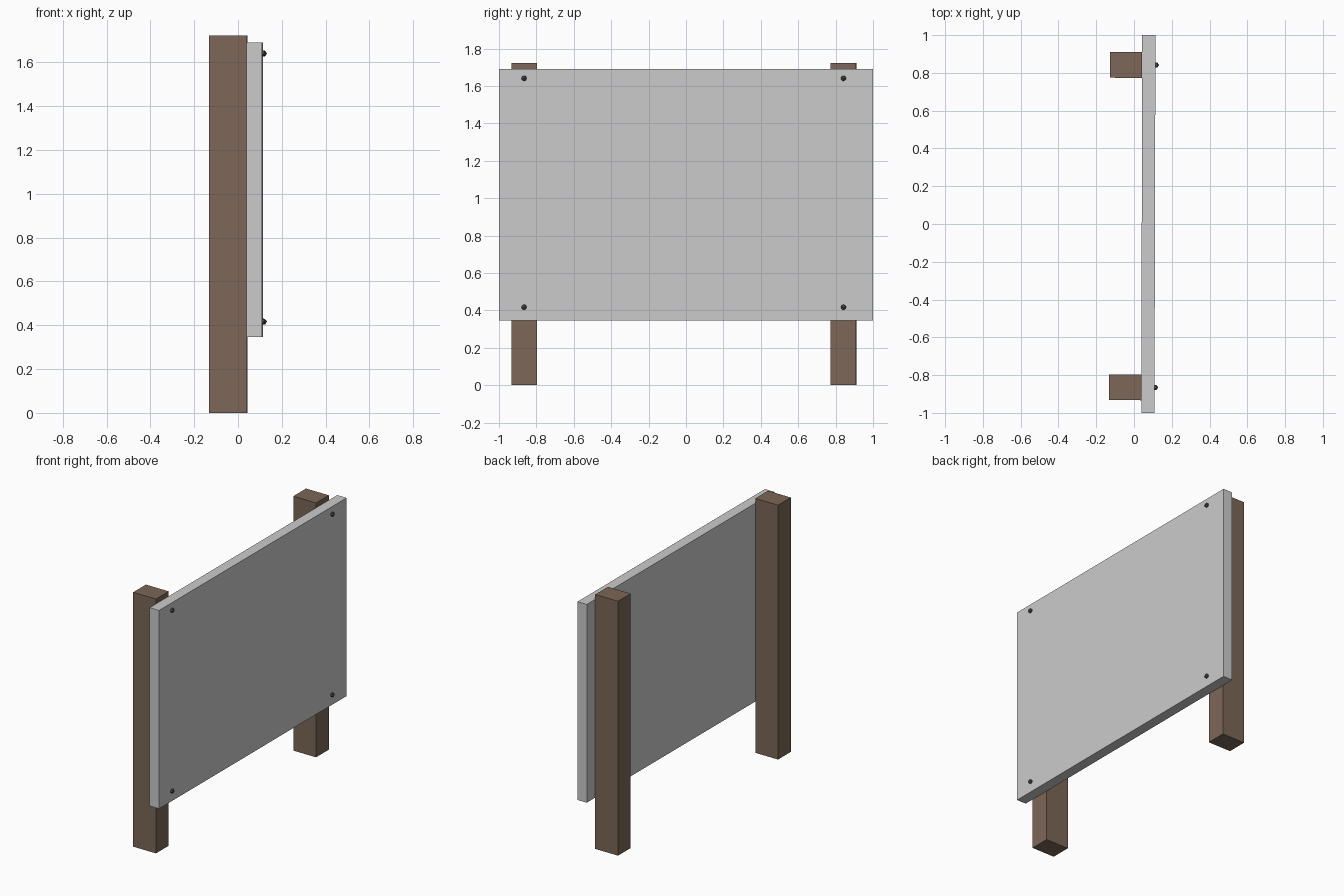
import bpy
import math
from mathutils import Matrix

if "Cube" in bpy.data.objects:
    bpy.data.objects.remove(bpy.data.objects["Cube"])

TILT = Matrix.Rotation(-0.0026, 4, 'Z')  # whole sign is turned very slightly


def material(name, color):
    mat = bpy.data.materials.new(name)
    mat.diffuse_color = color
    mat.use_nodes = True
    mat.node_tree.nodes["Principled BSDF"].inputs["Base Color"].default_value = mat.diffuse_color
    return mat


def box(name, x, y, z, mat=None):
    """Box from (min, max) ranges on each axis."""
    mid = [(a + b) / 2 for a, b in (x, y, z)]
    bpy.ops.mesh.primitive_cube_add(size=1)
    ob = bpy.context.object
    ob.name = name
    ob.data.transform(Matrix.Diagonal((x[1] - x[0], y[1] - y[0], z[1] - z[0], 1)))
    ob.matrix_world = TILT @ Matrix.Translation(mid)
    if mat:
        ob.data.materials.append(mat)
    return ob


wood = material("brown_wood", (0.20, 0.135, 0.095, 1))
metal = material("dark_metal", (0.10, 0.10, 0.10, 1))

# Flat sign panel
box("panel", (0.041, 0.111), (-1.0, 1.0), (0.347, 1.69))

# Two wooden posts, each with a low-poly bolt head near the panel's top and bottom
for side, y in (("left", -0.865), ("right", 0.842)):
    box(f"{side}_post", (-0.130, 0.041), (y - 0.068, y + 0.068), (0, 1.723), wood)
    for level, z in (("lower", 0.417), ("upper", 1.641)):
        bpy.ops.mesh.primitive_ico_sphere_add(subdivisions=1, radius=0.016)
        bolt = bpy.context.object
        bolt.name = f"{side}_{level}_bolt"
        bolt.matrix_world = (TILT @ Matrix.Translation((0.114, y, z))
                             @ Matrix.Rotation(math.pi / 2, 4, 'Y'))
        bolt.data.materials.append(metal)
